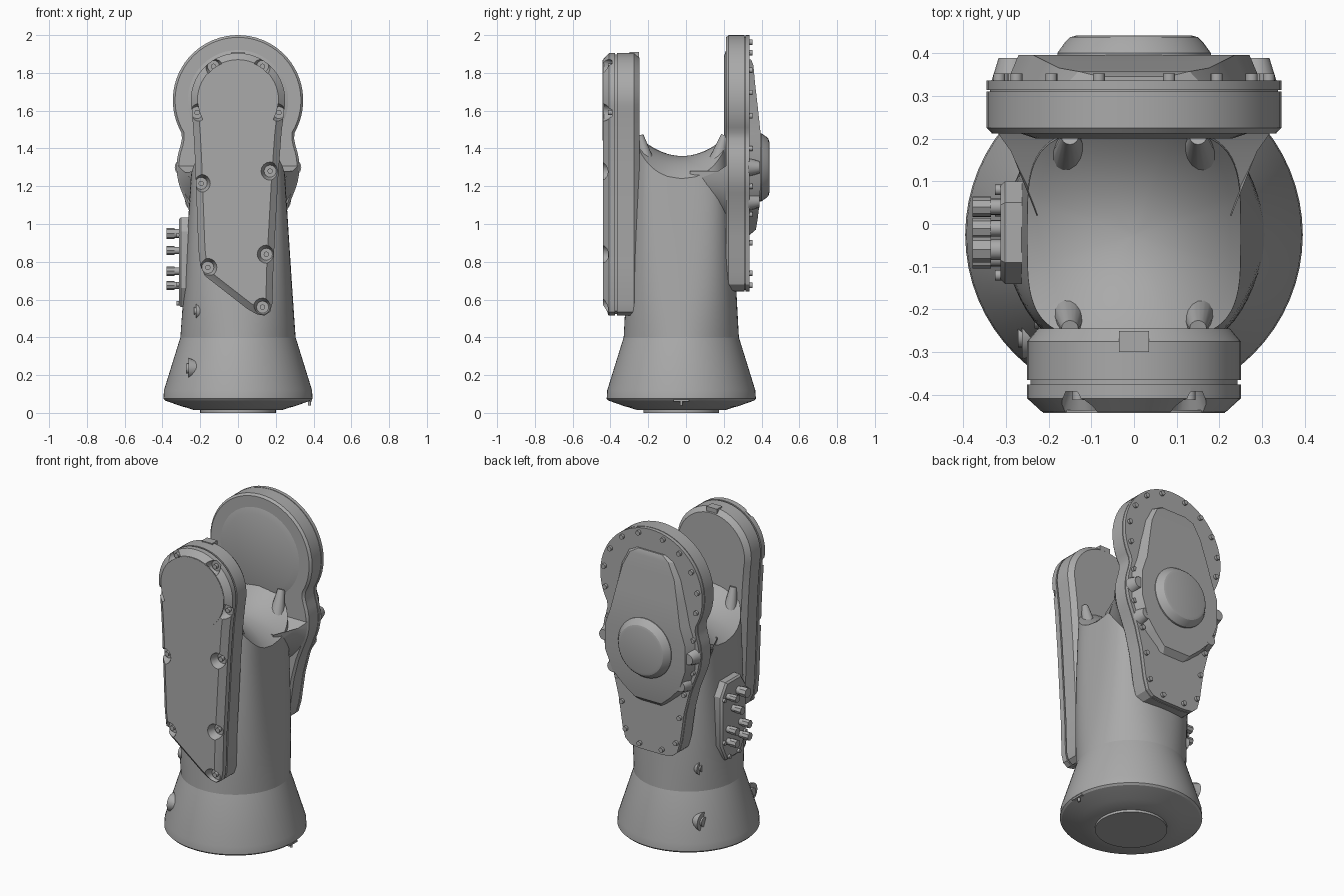
import bpy, bmesh, math
from math import sin, cos, pi, radians
from mathutils import Vector, Matrix

if "Cube" in bpy.data.objects:
    bpy.data.objects.remove(bpy.data.objects["Cube"])

grey = bpy.data.materials.new("cast_grey")
grey.use_nodes = True
grey.diffuse_color = (0.4, 0.4, 0.4, 1)
grey.node_tree.nodes["Principled BSDF"].inputs["Base Color"].default_value = (0.4, 0.4, 0.4, 1)


def finish(name, bm, angle=30):
    """Turn a bmesh into a shaded, coloured object."""
    bmesh.ops.recalc_face_normals(bm, faces=bm.faces)
    mesh = bpy.data.meshes.new(name)
    bm.to_mesh(mesh)
    bm.free()
    mesh.materials.append(grey)
    mesh.shade_smooth()
    mesh.set_sharp_from_angle(angle=radians(angle))
    obj = bpy.data.objects.new(name, mesh)
    bpy.context.collection.objects.link(obj)
    return obj


def loft(bm, rings, caps=True):
    """Skin a list of closed rings of points."""
    rows = [[bm.verts.new(p) for p in ring] for ring in rings]
    n = len(rows[0])
    for a, b in zip(rows, rows[1:]):
        for i in range(n):
            bm.faces.new((a[i], a[(i + 1) % n], b[(i + 1) % n], b[i]))
    if caps:
        bm.faces.new(rows[0])
        bm.faces.new(rows[-1])


def arc(cx, cz, r, start, end, steps):
    return [(cx + r * cos(radians(start + (end - start) * i / steps)),
             cz + r * sin(radians(start + (end - start) * i / steps))) for i in range(steps + 1)]


def inset(outline, d):
    """Move a counter-clockwise outline inwards by d."""
    pts, result = [Vector(p) for p in outline], []
    for i, p in enumerate(pts):
        u, v = (p - pts[i - 1]).normalized(), (pts[(i + 1) % len(pts)] - p).normalized()
        n1, n2 = Vector((-u.y, u.x)), Vector((-v.y, v.x))
        result.append(p + (n1 + n2) * (d / max(0.6, 1 + n1.dot(n2))))
    return result


def plate(name, outline, levels):
    """Stack an xz outline along y; each level is (y, inset)."""
    bm = bmesh.new()
    loft(bm, [[(p[0], y, p[1]) for p in inset(outline, d)] for y, d in levels])
    return finish(name, bm)


def add_rod(bm, start, end, r1, r2=None, sides=16):
    start, end = Vector(start), Vector(end)
    turn = (end - start).to_track_quat('Z', 'Y').to_matrix().to_4x4()
    bmesh.ops.create_cone(bm, cap_ends=True, segments=sides, radius1=r1, radius2=r1 if r2 is None else r2,
                          depth=(end - start).length,
                          matrix=Matrix.Translation((start + end) / 2) @ turn)


def add_box(bm, centre, size):
    bmesh.ops.create_cube(bm, size=1, matrix=Matrix.Translation(centre) @ Matrix.Diagonal((*size, 1)))


def cut(obj, cutter):
    """Apply a boolean difference and discard the cutter."""
    cutter.hide_render = True
    mod = obj.modifiers.new("cut", 'BOOLEAN')
    mod.object, mod.operation, mod.solver = cutter, 'DIFFERENCE', 'EXACT'
    bpy.context.view_layer.update()
    mesh = bpy.data.meshes.new_from_object(obj.evaluated_get(bpy.context.evaluated_depsgraph_get()))
    obj.modifiers.clear()
    obj.data = mesh
    mesh.set_sharp_from_angle(angle=radians(30))
    bpy.data.objects.remove(cutter)


# Flared round base
CY = -0.025
bm = bmesh.new()
profile = [(0.2, 0), (0.2, 0.014), (0.23, 0.014), (0.28, 0.03), (0.3, 0.035), (0.385, 0.065),
           (0.395, 0.075), (0.392, 0.12), (0.305, 0.4)]
loft(bm, [[(r * cos(2 * pi * i / 64), CY + r * sin(2 * pi * i / 64), z) for i in range(64)]
          for r, z in profile])
finish("flared_base", bm, 25)


# Column growing squarer upwards, closed by a saddle
def saddle(x, y):
    return 1.36 - 0.12 * (x / 0.25) ** 2 + 0.1 * ((y + 0.02) / 0.23) ** 2


def ring(t, scale=1):
    power = 2 / (2 + 1.8 * t)
    pts = []
    for i in range(64):
        c, s = cos(2 * pi * i / 64), sin(2 * pi * i / 64)
        x = scale * (0.305 - 0.055 * t) * math.copysign(abs(c) ** power, c)
        y = CY + scale * (0.305 - 0.06 * t) * math.copysign(abs(s) ** power, s)
        pts.append((x, y, 0.4 + (saddle(x, y) - 0.4) * t))
    return pts


bm = bmesh.new()
loft(bm, [ring(i / 10) for i in range(11)] + [ring(1, 1 - i / 10) for i in range(1, 10)] + [ring(1, 0.02)])
finish("column", bm, 40)

# Front arm: housing and bolted cover
front = (arc(0, 1.655, 0.25, -12, 192, 32) + [(-0.235, 1.48), (-0.228, 1.35), (-0.21, 0.87), (-0.2, 0.78),
         (-0.175, 0.725), (0.05, 0.55), (0.1, 0.522), (0.14, 0.515), (0.17, 0.535), (0.182, 0.58),
         (0.188, 0.8), (0.213, 1.25), (0.23, 1.48)])
plate("front_housing", front, [(-0.365, 0), (-0.275, 0), (-0.245, 0.025)])
plate("front_gasket", front, [(-0.38, 0.008), (-0.36, 0.008)])
cover = plate("front_cover", front, [(-0.375, 0), (-0.408, 0), (-0.44, 0.035)])
front_bolts = [(-0.13, 1.835), (0.13, 1.835), (-0.217, 1.59), (0.217, 1.59), (-0.195, 1.215),
               (0.17, 1.28), (-0.16, 0.77), (0.15, 0.84), (0.13, 0.56)]
bm = bmesh.new()
for x, z in front_bolts:
    add_rod(bm, (x, -0.392, z), (x, -0.46, z), 0.032, 0.055)
cut(cover, finish("pocket_cutter", bm))
bm = bmesh.new()
for x, z in front_bolts:
    add_rod(bm, (x, -0.37, z), (x, -0.412, z), 0.014)
finish("front_bolts", bm)
plate("front_cap_disc", arc(0, 1.655, 0.213, 0, 350, 35), [(-0.435, 0), (-0.442, 0)])
bm = bmesh.new()
add_box(bm, (0, -0.275, 1.885), (0.07, 0.05, 0.05))
finish("front_arm_tab", bm)

# Rear arm: figure-of-eight housing with a tail
half = (arc(0, 1.655, 0.345, 90, -30, 22) + [(0.297, 1.45)] + arc(0, 1.3, 0.325, 20, -25, 8)
        + [(0.255, 1.06), (0.222, 0.93), (0.195, 0.75), (0.175, 0.68), (0.14, 0.65), (0.08, 0.642)])
rear = ([(-x, z) for x, z in half[1:]] + half[::-1])
plate("rear_housing", rear, [(0.31, 0), (0.225, 0), (0.212, 0.012)])
plate("rear_gasket", rear, [(0.3, 0.008), (0.32, 0.008)])
plate("rear_plate", rear, [(0.314, 0), (0.336, 0)])
plate("rear_inner_face", arc(0, 1.655, 0.29, 0, 352, 44), [(0.22, 0), (0.2, 0.06)])
plate("rear_fairing", arc(0, 1.31, 0.32, 180, 360, 24), [(0.215, 0), (0.17, 0.03), (0.02, 0.09)])

# Sloped rear cover, built as rows of (z, half width, y)
rows = [(1.87, 0.08, 0.345), (1.84, 0.13, 0.357), (1.75, 0.175, 0.365), (1.62, 0.205, 0.38), (1.48, 0.235, 0.395),
        (1.38, 0.27, 0.396), (1.22, 0.27, 0.396), (1.1, 0.225, 0.388), (1.03, 0.16, 0.38), (0.97, 0.09, 0.37),
        (0.94, 0.07, 0.335)]
bm = bmesh.new()
loft(bm, [[(-w - 0.03, 0.325, z), (-w, y, z), (w, y, z), (w + 0.03, 0.325, z)] for z, w, y in rows])
finish("rear_cover", bm, 25)
plate("rear_boss", arc(0, 1.3, 0.18, 0, 352, 44), [(0.38, 0), (0.4, 0), (0.425, 0.018), (0.437, 0.03), (0.441, 0.045)])

# Rear bolts and the side lugs of the cover
bm = bmesh.new()
spots = arc(0, 1.655, 0.318, 75, -15, 4) + [(0.287, 1.4), (0.285, 1.2), (0.225, 1.05), (0.195, 0.9),
                                             (0.17, 0.74), (0.075, 0.675)]
for side in (-1, 1):
    for x, z in spots:
        add_rod(bm, (side * x, 0.33, z), (side * x, 0.352, z), 0.014)
finish("rear_bolts", bm)
bm = bmesh.new()
for side in (-1, 1):
    for z in (1.3, 1.12):
        x = 0.285 if z > 1.2 else 0.23
        add_rod(bm, (side * x, 0.33, z), (side * x, 0.388, z), 0.05, 0.032)
finish("rear_lugs", bm)

# Stop ribs between the saddle and the arms
bm = bmesh.new()
for side in (-1, 1):
    add_rod(bm, (side * 0.15, -0.19, 1.26), (side * 0.15, -0.245, 1.47), 0.05, 0.02)
    add_rod(bm, (side * 0.15, 0.14, 1.26), (side * 0.15, 0.205, 1.47), 0.055, 0.02)
finish("stop_ribs", bm)

# Connector panel on the right side
bm = bmesh.new()
shape = [(-0.14, 0.66), (-0.08, 0.56), (0.05, 0.56), (0.1, 0.66), (0.1, 0.96), (0.05, 1.035),
         (-0.09, 1.035), (-0.14, 0.96)]
loft(bm, [[(x, p[0], p[1]) for p in inset(shape, d)]
          for x, d in ((-0.2, 0), (-0.302, 0), (-0.312, 0.01))])
finish("connector_panel", bm)
bm = bmesh.new()
for y, z, r in ((-0.06, 0.95, 0.03), (0.04, 0.95, 0.022), (-0.01, 0.86, 0.024), (-0.08, 0.75, 0.024),
                (0.04, 0.75, 0.024), (-0.08, 0.675, 0.024), (0.04, 0.675, 0.024)):
    add_rod(bm, (-0.3, y, z), (-0.335, y, z), r * 0.8)
    add_rod(bm, (-0.335, y, z), (-0.378, y, z), r, sides=8)
for y, z in ((-0.12, 0.68), (0.08, 0.68), (-0.12, 0.94), (0.08, 0.94), (-0.06, 0.58), (0.03, 0.58)):
    add_rod(bm, (-0.3, y, z), (-0.325, y, z), 0.012)
finish("connectors", bm)

# Screw bosses on the right side of the column and base
bm = bmesh.new()
for angle in (radians(135), radians(225)):
    out = Vector((cos(angle), sin(angle), 0))
    along = Vector((-1, 0, 0))
    for z, r, size in ((0.54, 0.28, 0.042), (0.235, 0.335, 0.055)):
        p = Vector((0, CY, z)) + out * r
        add_rod(bm, p - along * 0.06, p + along * 0.025, size * 0.5, size)
        add_rod(bm, p, p + along * 0.035, size * 0.5)
finish("screw_bosses", bm)

# Alignment pin under the left rim
bm = bmesh.new()
add_rod(bm, (0.378, CY, 0.04), (0.378, CY, 0.09), 0.008)
add_box(bm, (0.378, CY, 0.066), (0.03, 0.08, 0.01))
finish("alignment_pin", bm)
